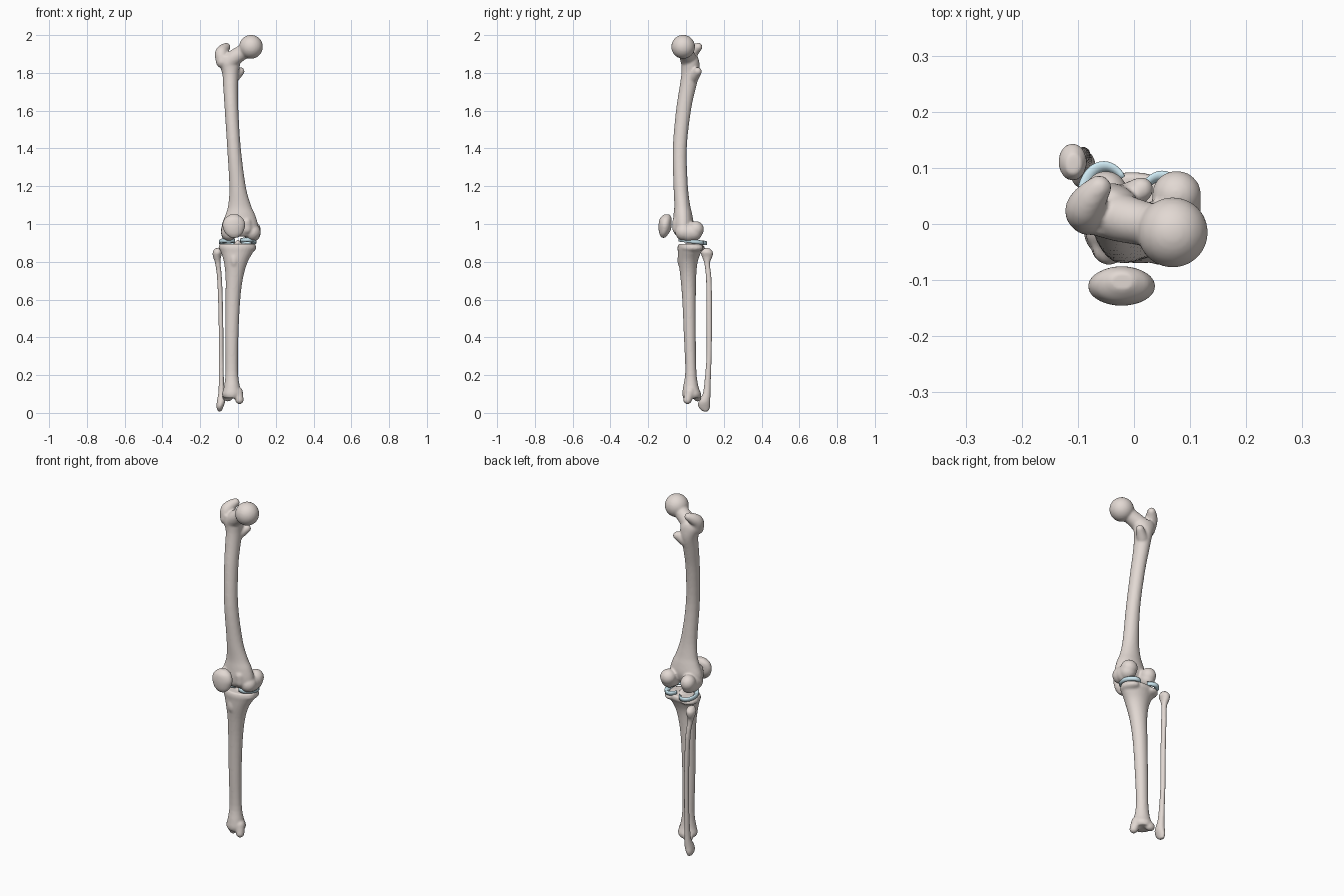
import bpy, bmesh, math
from mathutils import Matrix, Vector


def material(name, color):
    m = bpy.data.materials.new(name)
    m.diffuse_color = color
    return m


BONE = material("bone", (0.76, 0.69, 0.65, 1))
CARTILAGE = material("cartilage", (0.62, 0.82, 0.90, 1))


def spline(rows, steps):
    """Catmull-Rom interpolation of rows of numbers."""
    rows = [Vector(r) for r in rows]
    out = []
    for i in range(len(rows) - 1):
        a, b, c, d = rows[max(i - 1, 0)], rows[i], rows[i + 1], rows[min(i + 2, len(rows) - 1)]
        for k in range(steps):
            t = k / steps
            out.append(b + (c - a) * (t / 2) + (a * 2 - b * 5 + c * 4 - d) * (t * t / 2)
                       + (b * 3 - a - c * 3 + d) * (t ** 3 / 2))
    return out + [rows[-1]]


def loft(bm, rows, sides=28, steps=4):
    """Closed stack of oval sections; each row is z, x0, x1, y0, y1."""
    rings = []
    for z, x0, x1, y0, y1 in spline(rows, steps):
        ring = []
        for i in range(sides):
            a = 2 * math.pi * i / sides
            ring.append(bm.verts.new(((x0 + x1) / 2 + (x1 - x0) / 2 * math.cos(a),
                                      (y0 + y1) / 2 + (y1 - y0) / 2 * math.sin(a), z)))
        rings.append(ring)
    for r, s in zip(rings, rings[1:]):
        for i in range(sides):
            j = (i + 1) % sides
            bm.faces.new((r[i], r[j], s[j], s[i]))
    bm.faces.new(rings[0])
    bm.faces.new(rings[-1])


def blob(bm, center, radii):
    """Ellipsoid."""
    bmesh.ops.create_uvsphere(bm, u_segments=24, v_segments=16, radius=1,
                              matrix=Matrix.Translation(center) @ Matrix.Diagonal((*radii, 1)))


def chain(bm, rows, steps=7):
    """Row of overlapping balls; each row is x, y, z, radius."""
    for x, y, z, r in spline(rows, steps):
        blob(bm, (x, y, z), (r, r, r))


def finish(bm, name, mat, voxel=0, smooth=4):
    bmesh.ops.recalc_face_normals(bm, faces=bm.faces)
    me = bpy.data.meshes.new(name)
    bm.to_mesh(me)
    bm.free()
    ob = bpy.data.objects.new(name, me)
    bpy.context.collection.objects.link(ob)
    if voxel:
        mod = ob.modifiers.new("fuse", 'REMESH')
        mod.mode = 'VOXEL'
        mod.voxel_size = voxel
        mod = ob.modifiers.new("soften", 'SMOOTH')
        mod.factor = 0.5
        mod.iterations = smooth
        deps = bpy.context.evaluated_depsgraph_get()
        new = bpy.data.meshes.new_from_object(ob.evaluated_get(deps))
        ob.modifiers.clear()
        ob.data = new
    ob.data.materials.clear()
    ob.data.materials.append(mat)
    for p in ob.data.polygons:
        p.use_smooth = True
    return ob


# Femur: bowed shaft flaring to the knee
bm = bmesh.new()
loft(bm, [(0.935, -0.07, 0.09, -0.05, 0.01), (0.96, -0.085, 0.105, -0.066, 0.03),
          (1.00, -0.085, 0.105, -0.07, 0.04), (1.05, -0.066, 0.09, -0.066, 0.033),
          (1.10, -0.052, 0.068, -0.062, 0.022), (1.20, -0.046, 0.041, -0.066, 0.01),
          (1.40, -0.057, 0.015, -0.07, 0.004), (1.60, -0.07, 0.002, -0.053, 0.026),
          (1.72, -0.078, 0.0, -0.035, 0.052), (1.80, -0.084, 0.004, -0.024, 0.072),
          (1.86, -0.108, 0.012, -0.024, 0.07), (1.89, -0.11, -0.005, -0.018, 0.06)])
# neck and ball head
chain(bm, [(-0.05, 0.02, 1.85, 0.045), (-0.02, 0.01, 1.88, 0.043),
           (0.02, 0.0, 1.907, 0.04), (0.06, -0.012, 1.935, 0.044)])
blob(bm, (0.069, -0.015, 1.938), (0.063, 0.063, 0.063))
# greater and lesser trochanters
chain(bm, [(-0.082, 0.015, 1.86, 0.035), (-0.088, 0.025, 1.90, 0.035),
           (-0.078, 0.045, 1.922, 0.03), (-0.062, 0.065, 1.937, 0.022)])
chain(bm, [(-0.02, 0.04, 1.78, 0.03), (0.013, 0.062, 1.808, 0.022)])
# condyles and front ridges of the knee groove
for x, w, back in ((-0.05, 0.04, 0.052), (0.076, 0.044, 0.052)):
    for y, z, r in ((-0.012, 0.957, 0.045), (0.015, 0.953, 0.047),
                    (0.04, 0.957, 0.047), (back, 0.972, 0.043)):
        blob(bm, (x, y, z), (w, r, r))
for x in (-0.045, 0.045):
    chain(bm, [(x, -0.045, 1.01, 0.028), (x, -0.04, 0.975, 0.032)])
finish(bm, "femur", BONE, 0.006)

# Patella
bm = bmesh.new()
loft(bm, [(0.927, -0.038, -0.002, -0.13, -0.11), (0.945, -0.062, 0.02, -0.14, -0.095),
          (0.97, -0.077, 0.033, -0.145, -0.08), (1.00, -0.082, 0.038, -0.145, -0.076),
          (1.03, -0.07, 0.026, -0.138, -0.076), (1.05, -0.042, 0.0, -0.118, -0.086)])
finish(bm, "patella", BONE, 0.005)

# Tibia: plateau, tapering shaft, flared ankle
bm = bmesh.new()
loft(bm, [(0.078, -0.075, 0.01, -0.014, 0.075), (0.10, -0.085, 0.02, -0.02, 0.08),
          (0.14, -0.074, 0.01, -0.015, 0.066), (0.22, -0.066, 0.0, -0.004, 0.055),
          (0.40, -0.067, 0.002, -0.011, 0.052), (0.60, -0.066, 0.012, -0.02, 0.052),
          (0.72, -0.066, 0.028, -0.03, 0.054), (0.80, -0.075, 0.052, -0.04, 0.062),
          (0.85, -0.09, 0.08, -0.043, 0.08), (0.875, -0.101, 0.094, -0.045, 0.093),
          (0.895, -0.098, 0.093, -0.04, 0.088)])
# plateau lobes, centre spine, tuberosity
blob(bm, (-0.055, 0.045, 0.874), (0.048, 0.055, 0.024))
blob(bm, (0.052, 0.032, 0.874), (0.045, 0.06, 0.024))
blob(bm, (0.0, 0.03, 0.895), (0.016, 0.025, 0.022))
blob(bm, (-0.02, -0.022, 0.81), (0.024, 0.024, 0.045))
# inner ankle knob and rear lip
chain(bm, [(-0.002, 0.02, 0.11, 0.028), (0.008, 0.008, 0.068, 0.022)])
blob(bm, (-0.055, 0.06, 0.085), (0.028, 0.022, 0.025))
finish(bm, "tibia", BONE, 0.006)

# Fibula
bm = bmesh.new()
loft(bm, [(0.008, -0.106, -0.088, 0.088, 0.118), (0.03, -0.114, -0.078, 0.066, 0.127),
          (0.06, -0.112, -0.068, 0.066, 0.128), (0.10, -0.105, -0.07, 0.088, 0.13),
          (0.16, -0.102, -0.074, 0.097, 0.131), (0.30, -0.102, -0.077, 0.108, 0.136),
          (0.50, -0.103, -0.078, 0.108, 0.138), (0.70, -0.11, -0.084, 0.106, 0.136),
          (0.79, -0.121, -0.092, 0.097, 0.127), (0.825, -0.132, -0.09, 0.085, 0.139),
          (0.85, -0.134, -0.084, 0.077, 0.143), (0.872, -0.122, -0.094, 0.088, 0.125)])
finish(bm, "fibula", BONE, 0.005)


# Menisci: wedge-shaped crescents, thick outside, open toward the middle
def meniscus(name, cx, cy, rx, ry, side):
    bm = bmesh.new()
    rings = []
    n = 32
    for i in range(n + 1):
        a = math.radians(-145 + 290 * i / n)
        taper = 0.5 + 0.5 * math.sin(math.pi * i / n)
        ring = []
        for inset, h in ((0, -0.010), (0, 0.007), (0.006, 0.012), (0.026, -0.004), (0.026, -0.010)):
            x = cx + side * (rx - inset * taper) * math.cos(a)
            y = cy + (ry - inset * taper) * math.sin(a)
            ring.append(bm.verts.new((x, y, 0.912 + h - 0.13 * y)))
        rings.append(ring)
    for r, s in zip(rings, rings[1:]):
        for k in range(5):
            m = (k + 1) % 5
            bm.faces.new((r[k], r[m], s[m], s[k]))
    bm.faces.new(rings[0])
    bm.faces.new(rings[-1])
    finish(bm, name, CARTILAGE)


meniscus("outer_meniscus", -0.054, 0.05, 0.047, 0.062, -1)
meniscus("inner_meniscus", 0.05, 0.028, 0.047, 0.067, 1)
